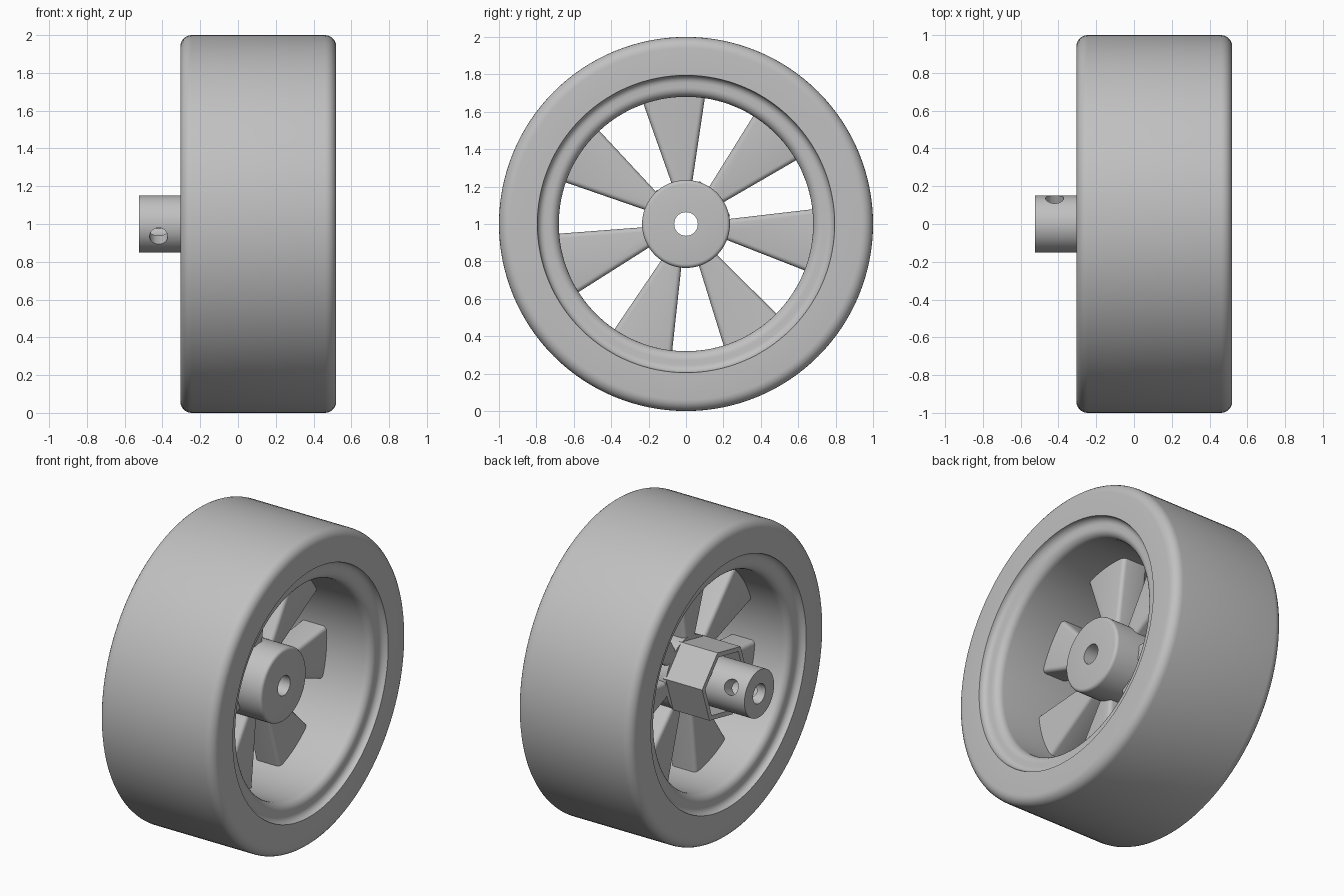
import bpy, bmesh, math
from math import cos, sin, radians, pi

if "Cube" in bpy.data.objects:
    bpy.data.objects.remove(bpy.data.objects["Cube"])

AXIS_Z = 1.0   # height of the wheel axis

grey = bpy.data.materials.new("plain_grey")
grey.use_nodes = True
grey.diffuse_color = (0.53, 0.53, 0.53, 1)
grey.node_tree.nodes["Principled BSDF"].inputs["Base Color"].default_value = (0.53, 0.53, 0.53, 1)


def finish(name, bm, smooth=True):
    bmesh.ops.recalc_face_normals(bm, faces=bm.faces)
    mesh = bpy.data.meshes.new(name)
    bm.to_mesh(mesh)
    bm.free()
    mesh.materials.append(grey)
    obj = bpy.data.objects.new(name, mesh)
    obj.location.z = AXIS_Z
    bpy.context.collection.objects.link(obj)
    if smooth:
        shade(obj)
    return obj


def shade(obj):
    bpy.ops.object.select_all(action='DESELECT')
    obj.select_set(True)
    bpy.context.view_layer.objects.active = obj
    bpy.ops.object.shade_smooth_by_angle(angle=radians(32))


def lathe(name, profile, sides=96, start=0.0, smooth=True):
    """Spin a closed (x, radius) outline around the x axis."""
    bm = bmesh.new()
    rings = []
    for i in range(sides):
        a = start + 2 * pi * i / sides
        rings.append([bm.verts.new((x, r * cos(a), r * sin(a))) for x, r in profile])
    n = len(profile)
    for i in range(sides):
        a, b = rings[i], rings[(i + 1) % sides]
        for j in range(n):
            k = (j + 1) % n
            bm.faces.new((a[j], a[k], b[k], b[j]))
    return finish(name, bm, smooth)


def arc(cx, cr, radius, a0, a1, steps=6):
    angles = [radians(a0 + (a1 - a0) * i / steps) for i in range(steps + 1)]
    return [(cx + radius * cos(a), cr + radius * sin(a)) for a in angles]


# Tyre with rounded shoulders
BACK, FRONT, FILLET = -0.305, 0.52, 0.06
lathe("tyre",
      [(FRONT, 0.8)] + arc(FRONT - FILLET, 1 - FILLET, FILLET, 0, 90)
      + arc(BACK + FILLET, 1 - FILLET, FILLET, 90, 180) + [(BACK, 0.8)], sides=128)

# Rim barrel: a hollowed lip flowing into a rounded bead on both sides
mid, half = (BACK + FRONT) / 2, (FRONT - BACK) / 2
lip = [(half, 0.8)] + arc(half, 0.755, 0.04, 90, 180, 5) + arc(half - 0.09, 0.73, 0.05, 0, -90, 6)
lathe("rim", [(mid + x, r) for x, r in lip] + [(mid - x, r) for x, r in reversed(lip)], sides=128)

# Hub boss with a softened front edge and a bore
BORE = 0.063
lathe("hub", [(-0.02, BORE), (-0.02, 0.235)] + arc(0.31, 0.215, 0.02, 90, 0, 4) + [(0.33, BORE)], sides=64)

# Six-sided socket open at the back
lathe("hex_socket",
      [(-0.28, 0.207), (-0.28, 0.24), (0.0, 0.24), (0.0, 0.08), (-0.13, 0.08), (-0.13, 0.207)],
      sides=6, start=radians(11.5), smooth=False)

# Axle sleeve with a slanted cross hole
sleeve = lathe("axle_sleeve", [(-0.525, BORE), (-0.525, 0.152), (-0.01, 0.152), (-0.01, BORE)], sides=64)
bpy.ops.mesh.primitive_cylinder_add(vertices=32, radius=0.048, depth=0.5, location=(-0.42, 0, AXIS_Z),
                                    rotation=(radians(26 - 90), 0, 0))
cutter = bpy.context.object
cutter.name = "pin_hole_cutter"
cutter.rotation_euler.x = radians(26 + 90)
cutter.hide_render = True
cut = sleeve.modifiers.new("pin_hole", 'BOOLEAN')
cut.operation = 'DIFFERENCE'
cut.solver = 'EXACT'
cut.object = cutter
bpy.ops.object.select_all(action='DESELECT')
sleeve.select_set(True)
bpy.context.view_layer.objects.active = sleeve
bpy.ops.object.modifier_apply(modifier="pin_hole")
bpy.data.objects.remove(cutter)
shade(sleeve)

# Seven wedge spokes with rounded long edges
SPOKES, HALF_ANGLE = 7, radians(14)
for s in range(SPOKES):
    centre = radians(95.5) + 2 * pi * s / SPOKES
    bm = bmesh.new()
    ends = []
    for r in (0.2, 0.705):
        corners = [(-0.02, -1), (0.16, -1), (0.16, 1), (-0.02, 1)]
        ends.append([bm.verts.new((x, r * cos(centre + side * HALF_ANGLE), r * sin(centre + side * HALF_ANGLE)))
                     for x, side in corners])
    inner, outer = ends
    bm.faces.new(inner)
    bm.faces.new(outer[::-1])
    for j in range(4):
        k = (j + 1) % 4
        bm.faces.new((inner[j], outer[j], outer[k], inner[k]))
    bmesh.ops.recalc_face_normals(bm, faces=bm.faces)
    long_edges = [bm.edges.get((inner[j], outer[j])) for j in range(4)]
    bmesh.ops.bevel(bm, geom=long_edges, offset=0.025, segments=4, profile=0.5, affect='EDGES')
    finish(f"spoke_{s + 1}", bm)
